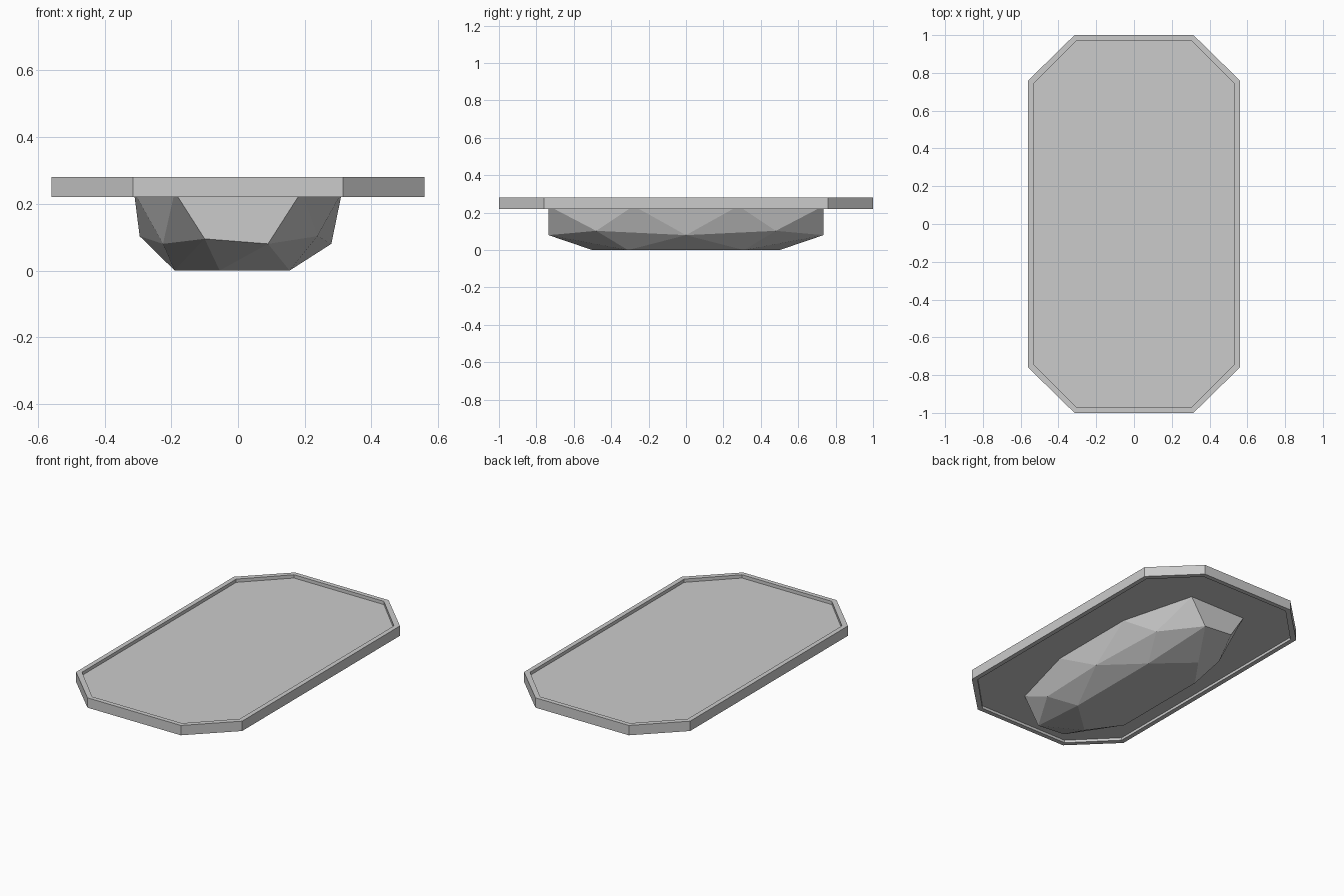
import bpy, bmesh

if "Cube" in bpy.data.objects:
    bpy.data.objects.remove(bpy.data.objects["Cube"])

def finish(name, bm):
    bmesh.ops.recalc_face_normals(bm, faces=bm.faces[:])
    me = bpy.data.meshes.new(name)
    bm.to_mesh(me)
    bm.free()
    ob = bpy.data.objects.new(name, me)
    bpy.context.collection.objects.link(ob)
    return ob

def octagon(hx, hy, cx, cy):
    # rectangle hx by hy with its corners cut at cx and cy
    return [(hx, -cy), (hx, cy), (cx, hy), (-cx, hy),
            (-hx, cy), (-hx, -cy), (-cx, -hy), (cx, -hy)]

outer = octagon(0.56, 1.0, 0.315, 0.76)
inner = octagon(0.532, 0.972, 0.303, 0.742)

# Raised rim: rectangular section swept round the octagon
bm = bmesh.new()
loops = [[bm.verts.new((x, y, z)) for x, y in pts]
         for pts, z in ((outer, 0.22), (outer, 0.28), (inner, 0.28), (inner, 0.22))]
for k in range(4):
    a, b = loops[k], loops[(k + 1) % 4]
    for i in range(8):
        j = (i + 1) % 8
        bm.faces.new((a[i], a[j], b[j], b[i]))
finish("table_rim", bm)

# Top panel, recessed inside the rim
bm = bmesh.new()
face = bm.faces.new([bm.verts.new((x, y, 0.236)) for x, y in inner])
ext = bmesh.ops.extrude_face_region(bm, geom=[face])
new = [v for v in ext["geom"] if isinstance(v, bmesh.types.BMVert)]
bmesh.ops.translate(bm, verts=new, vec=(0, 0, 0.024))
finish("table_panel", bm)

# Faceted stone base: half the points, mirrored front to back, wrapped in a hull
half = [(0.19, 0.735, 0.236), (-0.19, 0.735, 0.236), (0.312, 0.28, 0.236), (-0.312, 0.28, 0.236),
        (0.09, 0.735, 0.08), (-0.10, 0.735, 0.095), (0.238, 0.48, 0.103), (-0.225, 0.48, 0.08),
        (0.28, 0, 0.08), (-0.295, 0, 0.103),
        (0.155, 0.31, 0), (-0.19, 0.31, 0), (-0.055, 0.5, 0)]
bm = bmesh.new()
for x, y, z in half:
    for s in ((1, -1) if y else (1,)):
        bm.verts.new((x, y * s, z))
bmesh.ops.convex_hull(bm, input=bm.verts[:])
bmesh.ops.dissolve_limit(bm, angle_limit=0.01, verts=bm.verts[:], edges=bm.edges[:])
finish("stone_base", bm)
